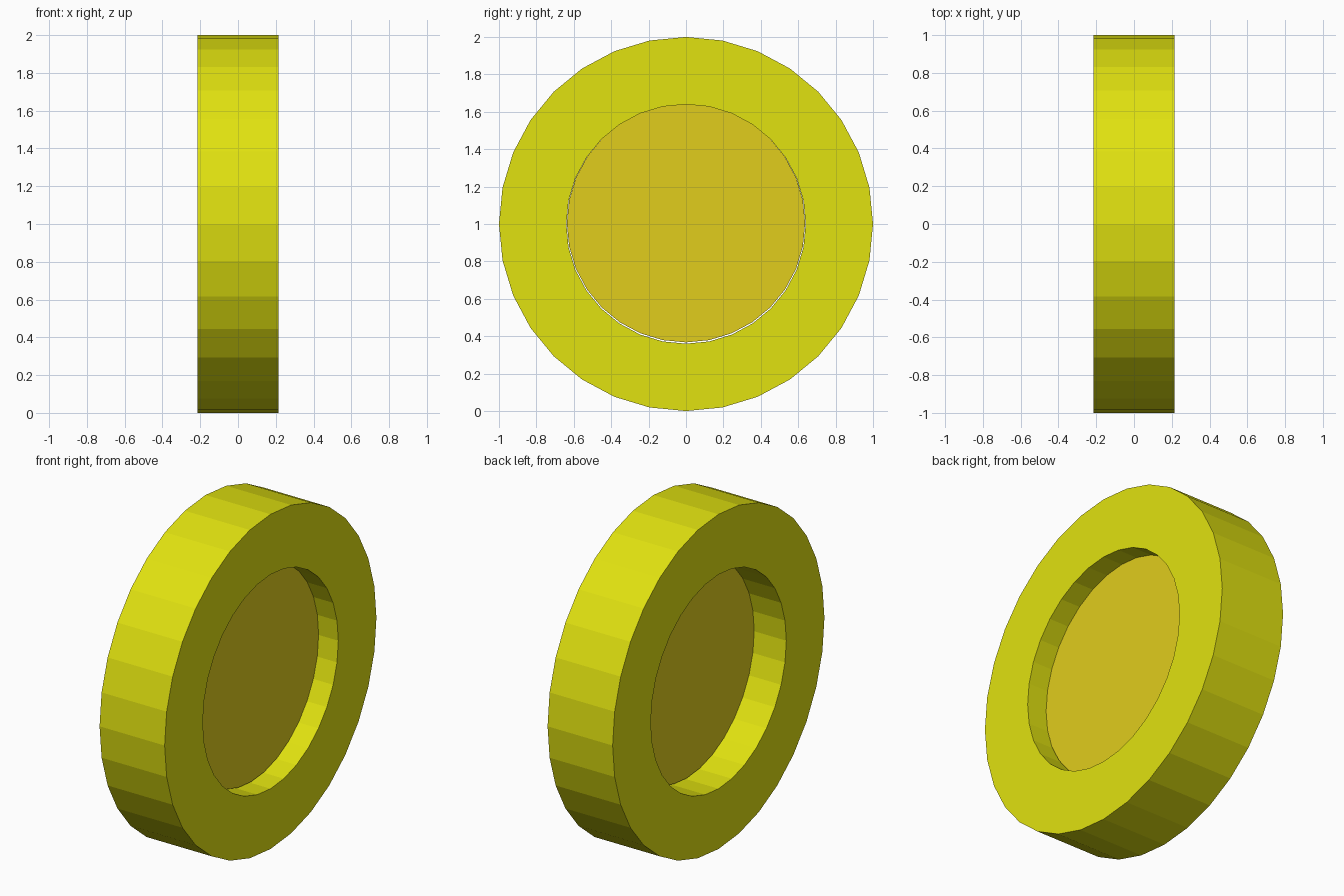
import bpy, bmesh, math

if "Cube" in bpy.data.objects:
    bpy.data.objects.remove(bpy.data.objects["Cube"])

SIDES = 32


def material(name, color):
    m = bpy.data.materials.new(name)
    m.diffuse_color = (*color, 1)
    m.use_nodes = True
    m.node_tree.nodes["Principled BSDF"].inputs["Base Color"].default_value = m.diffuse_color
    return m


def lathe(name, profile, z, mat, caps=False):
    """Revolve an (x, radius) profile around the x axis at height z."""
    bm = bmesh.new()
    rings = []
    for i in range(SIDES):
        a = 2 * math.pi * i / SIDES
        rings.append([bm.verts.new((x, r * math.sin(a), z + r * math.cos(a)))
                      for x, r in profile])
    n = len(profile)
    for i in range(SIDES):
        a, b = rings[i], rings[(i + 1) % SIDES]
        for k in range(n - 1 if caps else n):
            j = (k + 1) % n
            bm.faces.new((a[k], a[j], b[j], b[k]))
    if caps:
        bm.faces.new([r[0] for r in rings])
        bm.faces.new([r[-1] for r in rings])
    bmesh.ops.recalc_face_normals(bm, faces=bm.faces)
    mesh = bpy.data.meshes.new(name)
    bm.to_mesh(mesh)
    bm.free()
    mesh.materials.append(mat)
    obj = bpy.data.objects.new(name, mesh)
    bpy.context.collection.objects.link(obj)
    return obj


yellow = material("yellow", (0.75, 0.76, 0.005))
ochre = material("ochre", (0.75, 0.61, 0.012))

# Outer ring with a round opening
W = 0.215
lathe("outer_ring", [(-W, 0.64), (-W, 1.0), (W, 1.0), (W, 0.64)], 1.0, yellow)

# Recessed disc, set deeper on the left side
lathe("centre_disc", [(-0.005, 0.637), (0.087, 0.637)], 1.004, ochre, caps=True)
